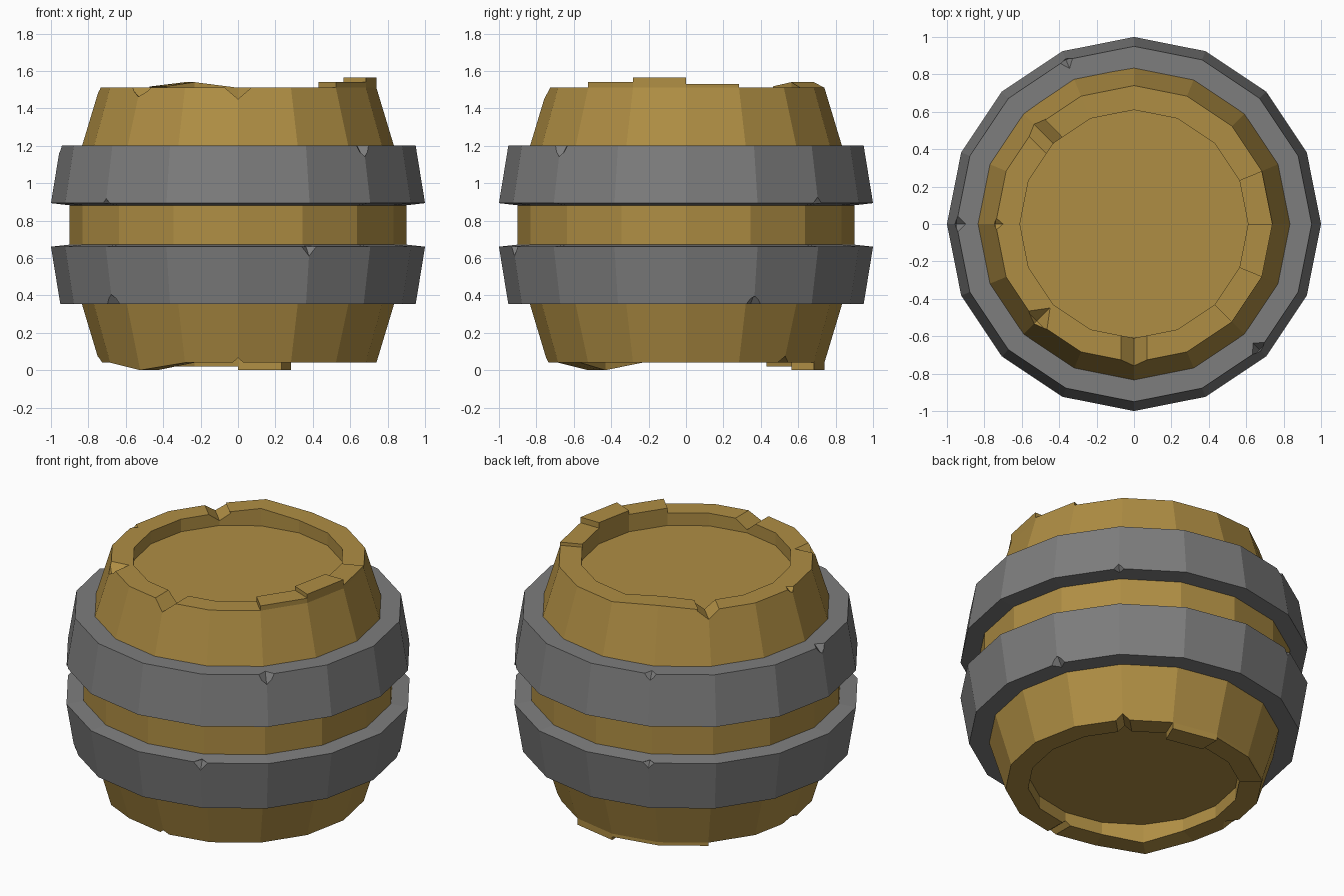
import bpy, bmesh, math
from mathutils import Matrix, Vector

if "Cube" in bpy.data.objects:
    bpy.data.objects.remove(bpy.data.objects["Cube"])

N = 16                      # sides of the barrel
STEP = 2 * math.pi / N
H = 1.55                    # mirror height: top z + bottom z


def material(name, rgb):
    m = bpy.data.materials.new(name)
    m.diffuse_color = (*rgb, 1)
    m.use_nodes = True
    m.node_tree.nodes["Principled BSDF"].inputs["Base Color"].default_value = m.diffuse_color
    return m


WOOD = material("golden wood", (0.43, 0.27, 0.057))
IRON = material("grey iron", (0.205, 0.205, 0.205))


def finish(name, bm, mat):
    bmesh.ops.recalc_face_normals(bm, faces=bm.faces)
    me = bpy.data.meshes.new(name)
    bm.to_mesh(me)
    bm.free()
    me.materials.append(mat)
    ob = bpy.data.objects.new(name, me)
    bpy.context.collection.objects.link(ob)
    return ob


def polar(r, i, z):
    return Vector((r * math.cos(i * STEP), r * math.sin(i * STEP), z))


def lathe(profile, closed, offsets={}):
    """Revolve (r, z) points; offsets shift single vertices in z by (ring, step)."""
    bm = bmesh.new()
    rings = [[bm.verts.new(polar(r, i, z + offsets.get((k, i), 0))) for i in range(N)]
             for k, (r, z) in enumerate(profile)]
    pairs = list(zip(rings, rings[1:]))
    if closed:
        pairs.append((rings[-1], rings[0]))
    else:
        bm.faces.new(rings[0])
        bm.faces.new(rings[-1])
    for a, b in pairs:
        for i in range(N):
            j = (i + 1) % N
            bm.faces.new((a[i], a[j], b[j], b[i]))
    return bm


def carve(ob, chips, grooves=()):
    """Cut diamond chips and V-shaped radial grooves: (degrees, r, z, radial, wide, high)."""
    bm = bmesh.new()

    def place(deg, r, z, size):
        return (Matrix.Rotation(math.radians(deg), 4, 'Z') @ Matrix.Translation((r, 0, z))
                @ Matrix.Diagonal((*size, 1)))

    for deg, r, z, *size in chips:
        bmesh.ops.create_uvsphere(bm, u_segments=4, v_segments=2, radius=1,
                                  matrix=place(deg, r, z, size))
    for deg, r, z, *size in grooves:
        bmesh.ops.create_cone(bm, cap_ends=True, segments=4, radius1=1, radius2=1, depth=1,
                              matrix=place(deg, r, z, size) @ Matrix.Rotation(math.pi / 2, 4, 'Y'))
    cutter = finish("cutter", bm, ob.data.materials[0])
    cutter.hide_render = True
    mod = ob.modifiers.new("carve", 'BOOLEAN')
    mod.operation = 'DIFFERENCE'
    mod.solver = 'EXACT'
    mod.object = cutter
    dg = bpy.context.evaluated_depsgraph_get()
    me = bpy.data.meshes.new_from_object(ob.evaluated_get(dg))
    ob.modifiers.clear()
    if len(me.polygons) > N:
        ob.data = me
    bpy.data.objects.remove(cutter)


# Barrel body with recessed lid and base, and one warped stave joint at each end
half = [(0.61, 0.12), (0.61, 0.04), (0.74, 0.04), (0.90, 0.57)]
profile = half + [(r, H - z) for r, z in reversed(half)]
warp = {(1, 10): -0.04, (2, 10): -0.04, (5, 5): 0.03, (6, 5): 0.03}
body = finish("barrel_body", lathe(profile, False, warp), WOOD)
carve(body,
      chips=[(225, 0.735, 1.51, 0.10, 0.075, 0.06), (180, 0.74, 1.51, 0.04, 0.035, 0.03),
             (180, 0.745, 0.04, 0.07, 0.10, 0.035)],
      grooves=[(270, 0.68, 1.51, 0.3, 0.07, 0.06), (135, 0.68, 1.51, 0.3, 0.065, 0.05),
               (270, 0.68, 0.04, 0.3, 0.03, 0.025), (45, 0.68, 0.04, 0.3, 0.04, 0.035)])


# Uneven stave ends standing proud of the rims
def stave_end(name, i, z0, z1):
    bm = bmesh.new()
    lo, hi = ([bm.verts.new(polar(r, k, z))
               for r, k in ((0.61, i), (0.74, i), (0.74, i + 1), (0.61, i + 1))]
              for z in (z0, z1))
    bm.faces.new(lo)
    bm.faces.new(hi)
    for a in range(4):
        b = (a + 1) % 4
        bm.faces.new((lo[a], lo[b], hi[b], hi[a]))
    finish(name, bm, WOOD)


for i, z in ((-2, 1.54), (-1, 1.565), (0, 1.53)):
    stave_end("top_stave_end", i, 1.505, z)
for i, z in ((3, 0.0), (4, 0.02), (5, 0.02)):
    stave_end("bottom_stave_end", i, 0.045, z)

# Two iron hoops, mirrored about the middle, with dented edges
hoop = [(0.95, 1.20), (1.00, 0.893), (0.885, 0.88), (0.82, 1.20)]
upper = finish("upper_hoop", lathe(hoop, True), IRON)
lower = finish("lower_hoop", lathe([(r, H - z + 0.003) for r, z in hoop], True), IRON)
carve(upper, [(315, 0.95, 1.20, 0.05, 0.055, 0.07), (112.5, 0.95, 1.20, 0.05, 0.04, 0.04),
              (180, 0.95, 1.20, 0.05, 0.05, 0.05),
              (225, 1.0, 0.89, 0.04, 0.03, 0.03), (45, 1.0, 0.89, 0.04, 0.04, 0.04)])
carve(lower, [(292.5, 1.0, 0.66, 0.05, 0.05, 0.06), (112.5, 1.0, 0.66, 0.04, 0.04, 0.04),
              (225, 0.95, 0.353, 0.06, 0.055, 0.06), (22.5, 0.95, 0.353, 0.05, 0.05, 0.05)])
